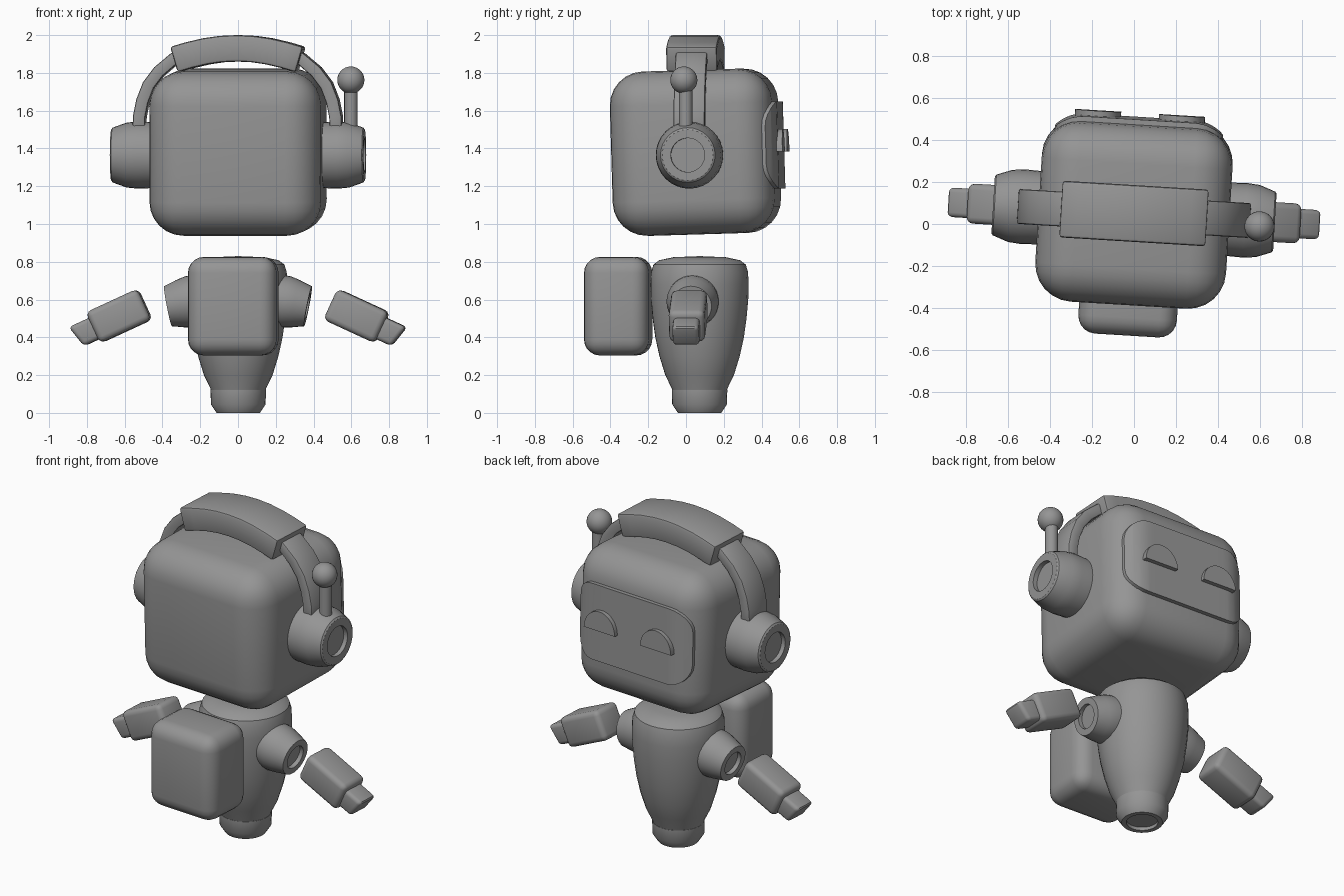
import bpy, bmesh, math
from mathutils import Matrix, Vector

if "Cube" in bpy.data.objects:
    bpy.data.objects.remove(bpy.data.objects["Cube"])

grey = bpy.data.materials.new("grey")
grey.diffuse_color = (0.3, 0.3, 0.3, 1)
grey.use_nodes = True
grey.node_tree.nodes["Principled BSDF"].inputs["Base Color"].default_value = grey.diffuse_color

# The whole figure is turned slightly about the vertical axis
TURN = Matrix.Translation((0, 0.05, 0)) @ Matrix.Rotation(math.radians(-3.5), 4, 'Z')
# The head leans back a little
LEAN = (Matrix.Translation((0, 0, 1.38)) @ Matrix.Rotation(math.radians(1.7), 4, 'X')
        @ Matrix.Translation((0, 0, -1.38)))
MIRROR = Matrix.Scale(-1, 4, (1, 0, 0))


def finish(name, bm, matrix=Matrix(), angle=35):
    bm.transform(TURN @ matrix)
    bmesh.ops.recalc_face_normals(bm, faces=bm.faces)
    me = bpy.data.meshes.new(name)
    bm.to_mesh(me)
    bm.free()
    me.materials.append(grey)
    me.shade_smooth()
    me.set_sharp_from_angle(angle=math.radians(angle))
    ob = bpy.data.objects.new(name, me)
    bpy.context.collection.objects.link(ob)
    return ob


def rounded_box(name, half, radius, segments, matrix, shear=0.0):
    bm = bmesh.new()
    bmesh.ops.create_cube(bm, size=2)
    for v in bm.verts:
        v.co = Vector([c * h for c, h in zip(v.co, half)])
        if v.co.x > 0:
            v.co.x += shear * v.co.z
    bmesh.ops.bevel(bm, geom=bm.edges[:], offset=radius, segments=segments,
                    profile=0.5, affect='EDGES', clamp_overlap=True)
    return finish(name, bm, matrix)


def lathe(name, profile, matrix, sides=32):
    """Spin (radius, z) pairs about z."""
    bm = bmesh.new()
    vs = [bm.verts.new((r, 0, z)) for r, z in profile]
    es = [bm.edges.new(p) for p in zip(vs, vs[1:])]
    bmesh.ops.spin(bm, geom=vs + es, cent=(0, 0, 0), axis=(0, 0, 1),
                   angle=math.tau, steps=sides)
    bmesh.ops.remove_doubles(bm, verts=bm.verts, dist=1e-4)
    return finish(name, bm, matrix)


def slab(outline, y0, y1):
    """Extrude an (x, z) outline along y."""
    bm = bmesh.new()
    face = bm.faces.new([bm.verts.new((x, y0, z)) for x, z in outline])
    ext = bmesh.ops.extrude_face_region(bm, geom=[face])
    for v in ext["geom"]:
        if isinstance(v, bmesh.types.BMVert):
            v.co.y = y1
    return bm


def arch(name, outer, thickness, half_width, bevel):
    """Curved strap: outer half-profile mirrored, offset inward, extruded in y."""
    pts = [Vector(p) for p in outer]
    pts = pts + [Vector((-p.x, p.y)) for p in reversed(pts[:-1])]
    inner = []
    for i, p in enumerate(pts):
        t = (pts[min(i + 1, len(pts) - 1)] - pts[max(i - 1, 0)]).normalized()
        inner.append(p + Vector((-t.y, t.x)) * thickness)
    bm = bmesh.new()
    rings = []
    for o, n in zip(pts, inner):
        rings.append([bm.verts.new((q.x, y, q.y)) for q, y in
                      ((o, -half_width), (o, half_width), (n, half_width), (n, -half_width))])
    for a, b in zip(rings, rings[1:]):
        for k in range(4):
            bm.faces.new((a[k], a[(k + 1) % 4], b[(k + 1) % 4], b[k]))
    bm.faces.new(rings[0])
    bm.faces.new(rings[-1])
    bmesh.ops.recalc_face_normals(bm, faces=bm.faces)
    sharp = [e for e in bm.edges if e.calc_face_angle() > 1.0]
    bmesh.ops.bevel(bm, geom=sharp, offset=bevel, segments=2, profile=0.5, affect='EDGES')
    return finish(name, bm)


# Head
rounded_box("head", (0.455, 0.43, 0.435), 0.18, 6,
            LEAN @ Matrix.Translation((0, 0, 1.38)))

# Face panel: rounded rectangle bent around the corners of the head
W, H, R = 0.40, 0.23, 0.13
outline = []
for cx, cz, start in ((1, 1, 0), (-1, 1, 90), (-1, -1, 180), (1, -1, 270)):
    for k in range(7):
        a = math.radians(start + 15 * k)
        outline.append((cx * (W - R) + R * math.cos(a), 1.405 + cz * (H - R) + R * math.sin(a)))
bm = slab(outline, 0.40, 0.455)
for i in range(-9, 10):
    bmesh.ops.bisect_plane(bm, geom=bm.verts[:] + bm.edges[:] + bm.faces[:],
                           plane_co=(i * 0.04, 0, 0), plane_no=(1, 0, 0))
for v in bm.verts:
    over = max(0, abs(v.co.x) - 0.26)
    v.co.y -= 0.2 - math.sqrt(0.04 - over * over)
finish("face_panel", bm, LEAN)

# Half-round eyes
for side, x in (("left", -0.2), ("right", 0.2)):
    arc = [(x + 0.11 * math.cos(math.pi * k / 16), 1.37 + 0.12 * math.sin(math.pi * k / 16))
           for k in range(17)]
    finish(side + "_eye", slab(arc, 0.44, 0.48), LEAN)

# Headphone strap and top pad
arch("headband", [(0.555, 1.48), (0.553, 1.57), (0.535, 1.66), (0.50, 1.75), (0.44, 1.83),
                  (0.35, 1.905), (0.2, 1.95), (0, 1.965)], 0.065, 0.083, 0.01)
arch("headband_pad", [(0.352, 1.938), (0.27, 1.962), (0.18, 1.983), (0.09, 1.996), (0, 2.0)],
     0.14, 0.135, 0.014)

# Antenna on one ear
lathe("antenna_stem", [(0, 1.48), (0.036, 1.48), (0.036, 1.73), (0, 1.73)],
      Matrix.Translation((0.6, -0.015, 0)), 16)
bm = bmesh.new()
bmesh.ops.create_uvsphere(bm, u_segments=24, v_segments=14, radius=0.072)
finish("antenna_ball", bm, Matrix.Translation((0.6, -0.025, 1.762)))

# Torso and foot
lathe("torso", [(0, 0.1), (0.14, 0.1), (0.148, 0.13), (0.182, 0.2), (0.213, 0.3), (0.235, 0.4),
                (0.249, 0.5), (0.258, 0.6), (0.26, 0.68), (0.257, 0.745), (0.245, 0.785),
                (0.215, 0.808), (0.14, 0.824), (0, 0.83)], Matrix.Translation((0, 0.022, 0)))
lathe("foot", [(0, 0.02), (0.088, 0.02), (0.088, 0), (0.115, 0), (0.145, 0.045), (0.147, 0.12),
               (0, 0.125)], Matrix.Translation((0, 0.022, 0)))

# Backpack
rounded_box("backpack", (0.235, 0.172, 0.261), 0.085, 5, Matrix.Translation((0, -0.41, 0.565)))

# Paired parts: ear cups, shoulder sockets, arms and hands
for side, flip in (("right", Matrix()), ("left", MIRROR)):
    lathe(side + "_ear_cup", [(0, 0.38), (0.172, 0.38), (0.178, 0.53), (0.172, 0.59),
                              (0.145, 0.665), (0.135, 0.672), (0.09, 0.672), (0.09, 0.645),
                              (0, 0.645)],
          flip @ Matrix.Translation((0, 0, 1.365)) @ Matrix.Rotation(math.pi / 2, 4, 'Y'))
    lathe(side + "_shoulder", [(0, 0), (0.135, 0), (0.138, 0.08), (0.128, 0.13), (0.108, 0.2),
                               (0.07, 0.2), (0.07, 0.175), (0, 0.175)],
          flip @ Matrix.Translation((0.175, 0, 0.603)) @ Matrix.Rotation(math.radians(101), 4, 'Y'))
    limb = flip @ Matrix.Translation((0.63, 0, 0.513)) @ Matrix.Rotation(math.radians(24.7), 4, 'Y')
    rounded_box(side + "_arm", (0.15, 0.095, 0.09), 0.03, 3, limb)
    rounded_box(side + "_hand", (0.09, 0.07, 0.062), 0.022, 3,
                limb @ Matrix.Translation((0.16, 0, -0.005)), 0.25)
